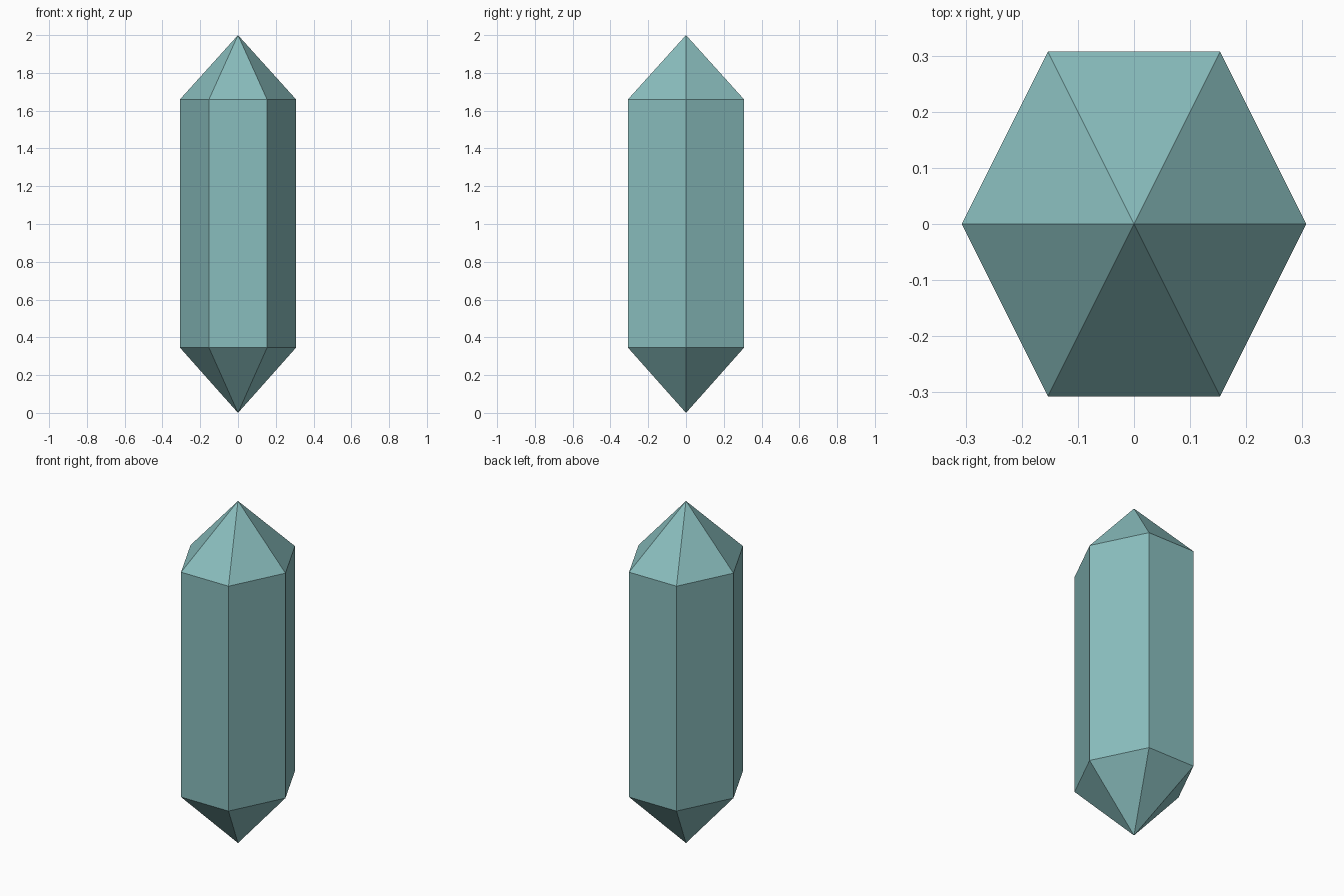
import bpy, bmesh, math

if "Cube" in bpy.data.objects:
    bpy.data.objects.remove(bpy.data.objects["Cube"])

R = 0.307                      # half width in x and in y
LEVELS = (0.345, 1.66)         # ends of the straight prism
TIPS = (0.0, 2.0)              # lower and upper points

bm = bmesh.new()

# Six-sided rings, stretched in y to be as deep as wide
def ring(z):
    return [bm.verts.new((R * math.cos(i * math.pi / 3),
                          R * math.sin(i * math.pi / 3) / math.sin(math.pi / 3), z))
            for i in range(6)]

low, high = (ring(z) for z in LEVELS)
bottom, top = (bm.verts.new((0, 0, z)) for z in TIPS)

# Prism sides and both pointed ends
for i in range(6):
    j = (i + 1) % 6
    bm.faces.new((low[i], low[j], high[j], high[i]))
    bm.faces.new((high[i], high[j], top))
    bm.faces.new((low[j], low[i], bottom))

bmesh.ops.recalc_face_normals(bm, faces=bm.faces)
mesh = bpy.data.meshes.new("crystal")
bm.to_mesh(mesh)
bm.free()

crystal = bpy.data.objects.new("crystal", mesh)
bpy.context.collection.objects.link(crystal)

# Teal crystal colour
teal = bpy.data.materials.new("teal_crystal")
teal.diffuse_color = (0.25, 0.51, 0.51, 1)
teal.use_nodes = True
teal.node_tree.nodes["Principled BSDF"].inputs["Base Color"].default_value = teal.diffuse_color
mesh.materials.append(teal)
